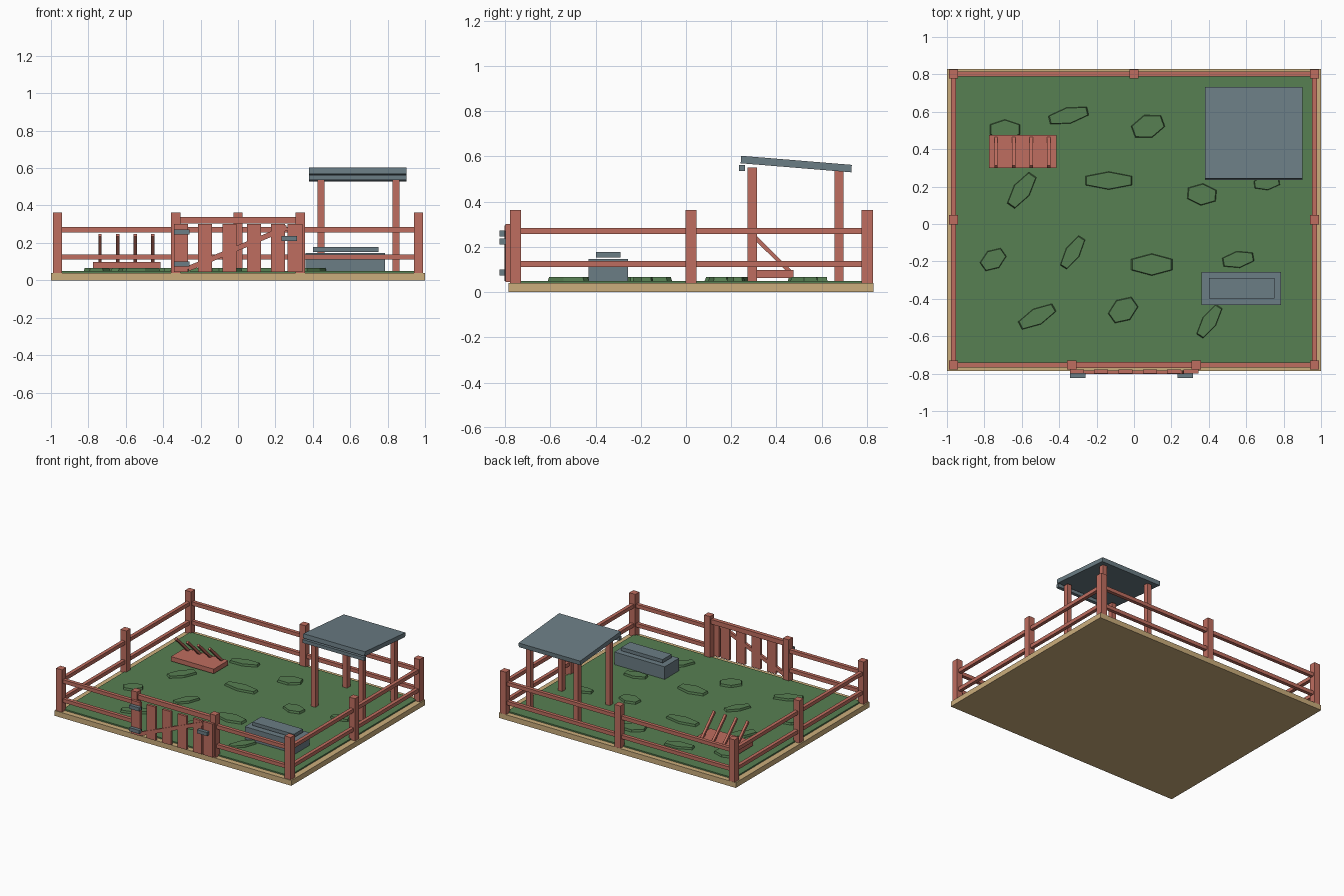
import bpy, bmesh
from math import radians, cos, sin, atan2, hypot
from mathutils import Matrix, Vector

if "Cube" in bpy.data.objects:
    bpy.data.objects.remove(bpy.data.objects["Cube"])


def mat(name, rgb):
    m = bpy.data.materials.new(name)
    m.diffuse_color = (*rgb, 1)
    m.use_nodes = True
    m.node_tree.nodes["Principled BSDF"].inputs["Base Color"].default_value = m.diffuse_color
    return m


WOOD = mat("red_wood", (0.52, 0.155, 0.115))
GRASS = mat("grass_green", (0.095, 0.214, 0.084))
SLATE = mat("slate_grey", (0.147, 0.205, 0.233))
SAND = mat("sand", (0.60, 0.42, 0.20))


def finish(name, bm, m):
    bmesh.ops.recalc_face_normals(bm, faces=bm.faces)
    me = bpy.data.meshes.new(name)
    bm.to_mesh(me)
    bm.free()
    me.materials.append(m)
    ob = bpy.data.objects.new(name, me)
    bpy.context.collection.objects.link(ob)
    return ob


def box(name, x, y, z, m):
    """Box from (min, max) ranges."""
    bm = bmesh.new()
    bmesh.ops.create_cube(bm, size=1)
    for v in bm.verts:
        v.co = Vector([(a + b) / 2 + c * (b - a) for (a, b), c in zip((x, y, z), v.co)])
    return finish(name, bm, m)


def around(c, w):
    return (c - w / 2, c + w / 2)


def beam(name, a, b, size, axis, m):
    """Tilted beam from a to b; axis is the rotation axis, X or Y."""
    a, b = Vector(a), Vector(b)
    d = b - a
    bm = bmesh.new()
    bmesh.ops.create_cube(bm, size=1)
    if axis == 'X':
        scale, ang = (size[0], d.length, size[1]), atan2(d.z, d.y)
    else:
        scale, ang = (d.length, size[0], size[1]), -atan2(d.z, d.x)
    bmesh.ops.scale(bm, vec=scale, verts=bm.verts)
    bm.transform(Matrix.Translation((a + b) / 2) @ Matrix.Rotation(ang, 4, axis))
    return finish(name, bm, m)


# ground
box("base_board", (-1, 1), (-0.785, 0.828), (0, 0.04), SAND)
box("grass_bed", (-0.955, 0.955), (-0.745, 0.79), (0.038, 0.05), GRASS)

# fence posts
XE, YF, YB, YM, GX = 0.965, -0.754, 0.802, 0.022, 0.332
posts = [(s * XE, y) for s in (-1, 1) for y in (YF, YM, YB)]
posts += [(0, YB), (-GX, YF), (GX, YF)]
for x, y in posts:
    box("fence_post", around(x, 0.05), around(y, 0.05), (0.035, 0.363), WOOD)

# fence rails
for z in (0.124, 0.27):
    for s in (-1, 1):
        box("side_rail", around(s * XE, 0.027), (YF, YB), around(z, 0.028), WOOD)
        box("front_rail", sorted((s * XE, s * GX)), around(YF, 0.027), around(z, 0.028), WOOD)
    box("back_rail", (-XE, XE), around(YB, 0.027), around(z, 0.028), WOOD)

# gate
box("gate_top_rail", (-GX, GX), around(YF, 0.03), (0.303, 0.338), WOOD)
for x, w in ((-0.305, 0.077), (-0.176, 0.075), (-0.045, 0.075), (0.085, 0.075), (0.215, 0.075), (0.305, 0.08)):
    box("gate_picket", around(x, w), (-0.798, -0.779), (0.045, 0.30), WOOD)
beam("gate_brace", (-0.267, -0.792, 0.062), (0.262, -0.792, 0.282), (0.02, 0.028), 'Y', WOOD)
for x, z in ((-0.30, 0.259), (-0.30, 0.087), (0.273, 0.224)):
    box("gate_hinge", around(x, 0.083), (-0.824, -0.796), around(z, 0.027), SLATE)

# shelter
for x in (0.443, 0.845):
    box("shelter_front_post", around(x, 0.037), around(0.293, 0.04), (0.048, 0.55), WOOD)
    box("shelter_back_post", around(x, 0.037), around(0.676, 0.04), (0.048, 0.54), WOOD)
beam("shelter_roof", (0.64, 0.243, 0.586), (0.64, 0.732, 0.546), (0.52, 0.033), 'X', SLATE)
box("shelter_front_trim", (0.38, 0.90), (0.234, 0.26), (0.536, 0.562), SLATE)

# hay rack
box("rack_tray", (-0.776, -0.415), (0.30, 0.475), (0.062, 0.097), WOOD)
for x in (-0.738, -0.642, -0.55, -0.455):
    beam("rack_bar", (x, 0.307, 0.24), (x, 0.465, 0.085), (0.018, 0.018), 'X', WOOD)

# water trough
box("trough_body", (0.36, 0.785), (-0.432, -0.257), (0.05, 0.146), SLATE)
box("trough_top", (0.40, 0.75), (-0.397, -0.29), (0.152, 0.178), SLATE)

# grass patches: x, y, radius x, radius y, angle
patches = [
    (-0.69, 0.505, 0.095, 0.055, 0), (-0.35, 0.58, 0.125, 0.045, 13),
    (0.075, 0.522, 0.10, 0.065, 20), (-0.60, 0.18, 0.12, 0.05, 55),
    (-0.135, 0.232, 0.148, 0.049, 0), (0.363, 0.158, 0.09, 0.06, -5),
    (0.71, 0.22, 0.08, 0.04, 8), (-0.753, -0.19, 0.08, 0.055, 35),
    (-0.328, -0.152, 0.11, 0.042, 58), (0.095, -0.217, 0.13, 0.06, 0),
    (0.557, -0.19, 0.098, 0.046, 10), (-0.518, -0.495, 0.122, 0.047, 28),
    (-0.058, -0.46, 0.09, 0.065, 35), (0.403, -0.52, 0.112, 0.042, 57)]
for x, y, rx, ry, ang in patches:
    bm = bmesh.new()
    bmesh.ops.create_cone(bm, cap_ends=True, segments=6, radius1=1, radius2=0.92, depth=0.022,
                          matrix=Matrix.Rotation(radians(30), 4, 'Z'))
    # point the hexagon along its short axis
    if max(v.co.x for v in bm.verts) > 0.95:
        bm.transform(Matrix.Rotation(radians(30), 4, 'Z'))
    bm.transform(Matrix.Translation((x, y, 0.055)) @ Matrix.Rotation(radians(ang), 4, 'Z')
                 @ Matrix.Diagonal((rx, ry, 1, 1)))
    finish("grass_patch", bm, GRASS)
